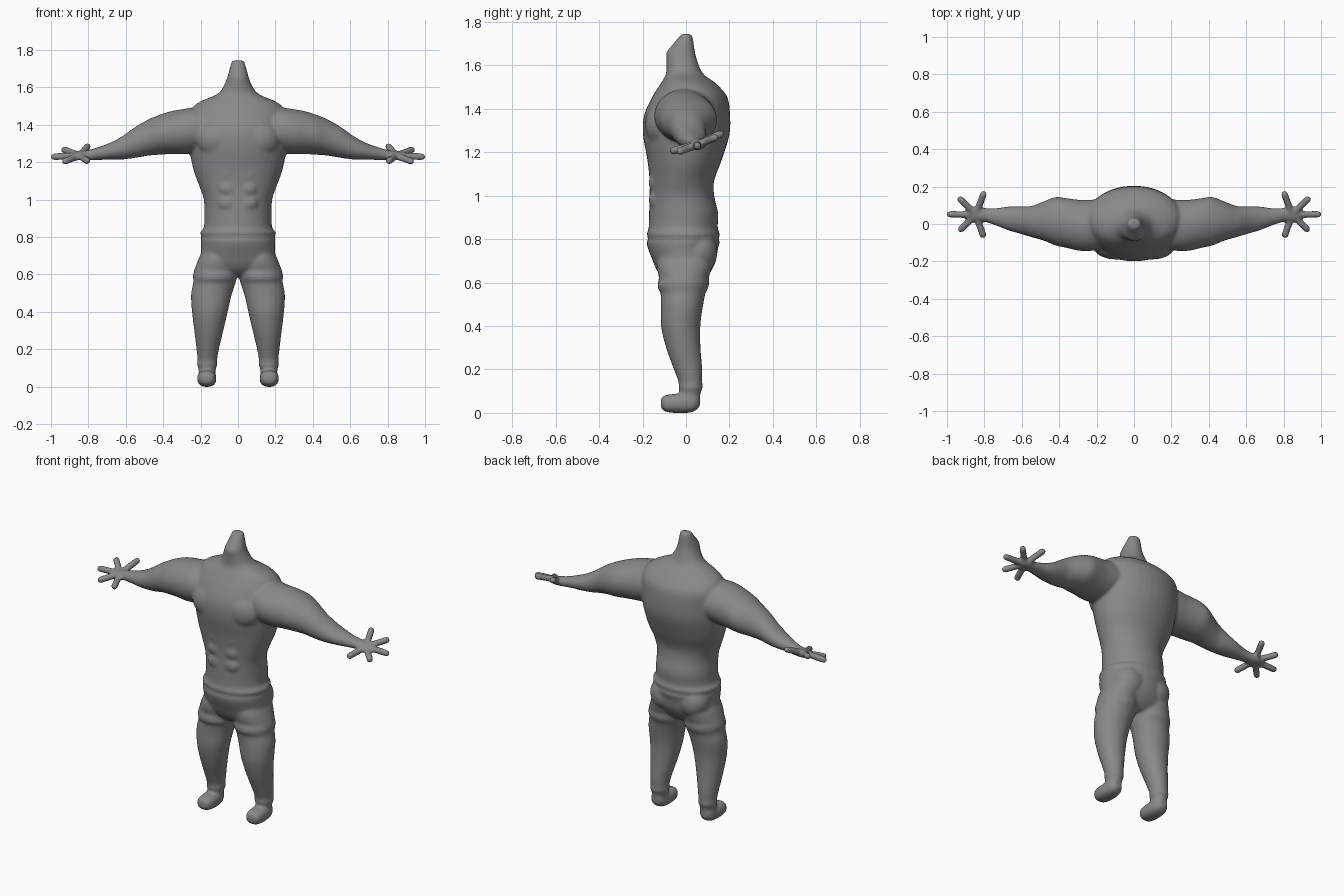
import bpy, bmesh, math
from mathutils import Vector, Matrix

bm = bmesh.new()
SEG, SUB = 40, 5


def catmull(p0, p1, p2, p3, t):
    return [0.5 * (2*b + (c - a)*t + (2*a - 5*b + 4*c - d)*t*t + (3*b - a - 3*c + d)*t**3)
            for a, b, c, d in zip(p0, p1, p2, p3)]


def loft(axis, rings, mirror=1, power=2.0):
    """Closed tube through rings (t, u0, u1, v0, v1) along an axis."""
    n = len(rings)
    dense = []
    for i in range(n - 1):
        quad = [rings[max(0, min(n - 1, i + k))] for k in (-1, 0, 1, 2)]
        dense += [catmull(*quad, s / SUB) for s in range(SUB)]
    dense.append(rings[-1])
    loops = []
    for t, u0, u1, v0, v1 in dense:
        loop = []
        for k in range(SEG):
            a = 2 * math.pi * k / SEG
            c, s = math.cos(a), math.sin(a)
            u = (u0 + u1)/2 + (u1 - u0)/2 * math.copysign(abs(c)**(2/power), c)
            v = (v0 + v1)/2 + (v1 - v0)/2 * math.copysign(abs(s)**(2/power), s)
            p = {'x': (t, u, v), 'y': (u, t, v), 'z': (u, v, t)}[axis]
            loop.append(bm.verts.new((p[0] * mirror, p[1], p[2])))
        loops.append(loop)
    for a, b in zip(loops, loops[1:]):
        for k in range(SEG):
            j = (k + 1) % SEG
            bm.faces.new((a[k], a[j], b[j], b[k]))
    bm.faces.new(loops[0])
    bm.faces.new(loops[-1])


def capsule(a, b, r):
    a, b = Vector(a), Vector(b)
    d = b - a
    vs = bmesh.ops.create_uvsphere(bm, u_segments=16, v_segments=11, radius=r)['verts']
    rot = d.to_track_quat('Z', 'Y')
    for v in vs:
        lift = d.length if v.co.z > 0 else 0
        v.co = a + rot @ (v.co + Vector((0, 0, lift)))


def bulge(loc, size):
    m = Matrix.Translation(loc) @ Matrix.Diagonal((*size, 1))
    bmesh.ops.create_uvsphere(bm, u_segments=24, v_segments=14, radius=1, matrix=m)


# torso with waistband, chest, shoulders and neck: z, half width, front, back
torso = [(.595, .07, -.08, .06), (.625, .17, -.114, .095), (.66, .205, -.136, .12),
         (.70, .20, -.153, .138), (.755, .197, -.175, .147), (.785, .20, -.181, .156),
         (.80, .195, -.175, .151), (.825, .202, -.181, .156), (.85, .183, -.172, .146),
         (.92, .180, -.170, .148), (1.0, .183, -.168, .13), (1.07, .206, -.168, .13),
         (1.165, .24, -.178, .165), (1.28, .26, -.198, .20), (1.37, .265, -.193, .203),
         (1.45, .26, -.158, .192), (1.50, .235, -.127, .155), (1.53, .19, -.108, .12),
         (1.55, .14, -.096, .09), (1.575, .098, -.090, .07), (1.62, .070, -.090, .052),
         (1.66, .056, -.090, .042), (1.70, .045, -.058, .036), (1.744, .033, -.022, .028)]
loft('z', [(z, -w, w, f, b) for z, w, f, b in torso], power=2.05)

# leg with shorts hem and ankle cuff: z, inner, outer, front, back
leg = [(.76, .05, .17, -.10, .09), (.70, .015, .203, -.13, .12), (.655, .003, .222, -.132, .115),
       (.622, 0, .234, -.124, .105), (.595, .002, .241, -.131, .107), (.572, .008, .239, -.129, .101),
       (.552, .014, .240, -.117, .09), (.49, .034, .251, -.116, .078), (.40, .055, .246, -.115, .066),
       (.30, .078, .234, -.092, .067), (.20, .102, .222, -.056, .075), (.14, .112, .216, -.034, .075),
       (.115, .110, .219, -.035, .078), (.10, .117, .213, -.030, .070), (.05, .125, .205, -.03, .06)]

# foot: y, inner, outer, bottom, top
foot = [(-.116, .145, .19, .025, .065), (-.10, .125, .21, .008, .08), (-.06, .116, .218, 0, .087),
        (0, .117, .216, -.001, .09), (.04, .124, .21, .008, .095), (.064, .145, .19, .03, .08)]

# arm and palm: x, front, back, bottom, top
arm = [(.14, -.13, .13, 1.28, 1.48), (.24, -.145, .13, 1.25, 1.49), (.30, -.142, .13, 1.243, 1.483),
       (.36, -.128, .138, 1.243, 1.472), (.42, -.115, .144, 1.24, 1.453), (.48, -.09, .122, 1.235, 1.428),
       (.55, -.07, .096, 1.223, 1.388), (.61, -.052, .094, 1.215, 1.345), (.67, -.035, .094, 1.213, 1.31),
       (.74, -.008, .085, 1.212, 1.283), (.80, .012, .086, 1.209, 1.266), (.85, .015, .092, 1.210, 1.257),
       (.885, .03, .075, 1.215, 1.247)]

# finger tips, thumb side to little finger side
tips = [(.808, -.058, 1.207), (.925, -.027, 1.205), (.983, .052, 1.229),
        (.928, .132, 1.266), (.805, .158, 1.284)]

for side in (1, -1):
    loft('z', leg, side)
    loft('y', foot, side, 2.4)
    loft('x', arm, side)
    for x, y, z in tips:
        capsule((.845 * side, .05, 1.235), (x * side, y, z), .0195)
    # chest and abdominal muscles
    bulge((.10 * side, -.107, 1.325), (.125, .083, .105))
    for z in (.98, 1.06, 1.14):
        bulge((.05 * side, -.140, z), (.055, .032, .044))
    # buttock
    bulge((.09 * side, .055, .74), (.10, .09, .10))

bmesh.ops.recalc_face_normals(bm, faces=bm.faces)
mesh = bpy.data.meshes.new("body")
bm.to_mesh(mesh)
bm.free()
body = bpy.data.objects.new("body", mesh)
bpy.context.collection.objects.link(body)

# dark grey clay
clay = bpy.data.materials.new("dark_grey")
clay.diffuse_color = (.25, .25, .25, 1)
mesh.materials.append(clay)

# fuse the parts into one soft skin
fuse = body.modifiers.new("fuse", 'REMESH')
fuse.mode = 'VOXEL'
fuse.voxel_size = .008
fuse.use_smooth_shade = True
soft = body.modifiers.new("soften", 'SMOOTH')
soft.factor = .5
soft.iterations = 9
